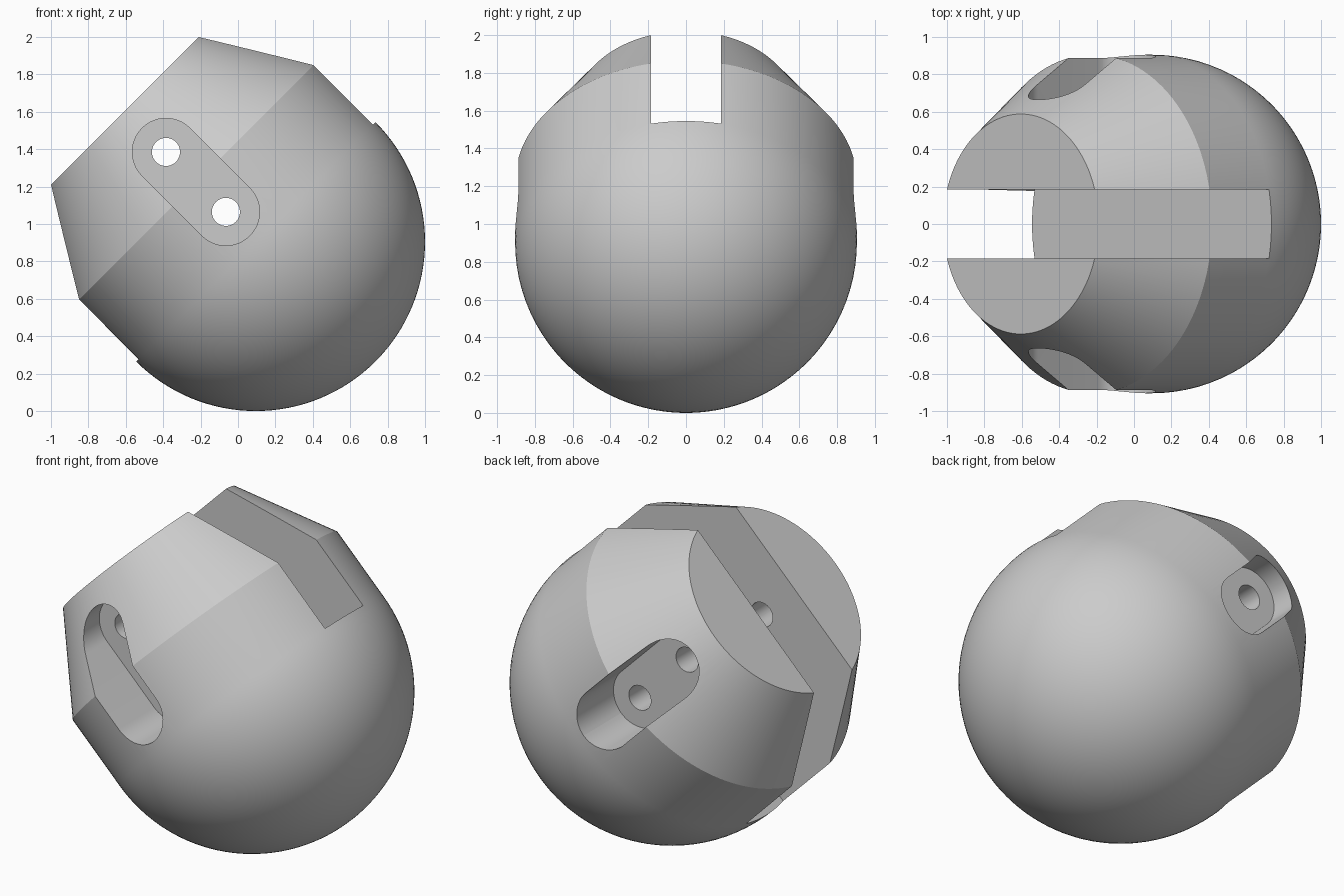
import bpy, bmesh, math
from mathutils import Matrix, Vector

if "Cube" in bpy.data.objects:
    bpy.data.objects.remove(bpy.data.objects["Cube"])

RADIUS = 0.905
SLOT_HALF = 0.185
POCKET_FLOOR = 0.54
BOLT_HEIGHTS = (0.226, 0.679)
# Tilted axis of the knob: local z points up and towards -x
PLACE = Matrix.Translation((0.095, 0, RADIUS)) @ Matrix.Rotation(-math.pi / 4, 4, 'Y')


def make_object(name, bm):
    bmesh.ops.recalc_face_normals(bm, faces=bm.faces)
    mesh = bpy.data.meshes.new(name)
    bm.to_mesh(mesh)
    bm.free()
    mesh.transform(PLACE)
    obj = bpy.data.objects.new(name, mesh)
    bpy.context.collection.objects.link(obj)
    return obj


def lathe(name, profile, steps=128):
    bm = bmesh.new()
    verts = [bm.verts.new((r, 0, z)) for r, z in profile]
    edges = [bm.edges.new(pair) for pair in zip(verts, verts[1:])]
    bmesh.ops.spin(bm, geom=verts + edges, axis=(0, 0, 1), cent=(0, 0, 0),
                   angle=math.tau, steps=steps)
    bmesh.ops.remove_doubles(bm, verts=bm.verts, dist=1e-5)
    return make_object(name, bm)


def prism(name, outline, y0, y1):
    """Extrude an outline of (x, z) points along y."""
    bm = bmesh.new()
    face = bm.faces.new([bm.verts.new((x, y0, z)) for x, z in outline])
    extruded = bmesh.ops.extrude_face_region(bm, geom=[face])["geom"]
    moved = [v for v in extruded if isinstance(v, bmesh.types.BMVert)]
    bmesh.ops.translate(bm, verts=moved, vec=Vector((0, y1 - y0, 0)))
    return make_object(name, bm)


def obround(radius, low, high, steps=32):
    """Outline of two half circles, centred at heights low and high."""
    ends = ((high, 0), (low, math.pi))
    return [(radius * math.cos(start + math.pi * i / steps),
             centre + radius * math.sin(start + math.pi * i / steps))
            for centre, start in ends for i in range(steps + 1)]


def circle(radius, centre, steps=48):
    return [(radius * math.cos(math.tau * i / steps),
             centre + radius * math.sin(math.tau * i / steps)) for i in range(steps)]


# Ball with a short cylinder and a tapered, flat-topped neck
quarter = [(RADIUS * math.sin(a), -RADIUS * math.cos(a))
           for a in (math.pi / 2 * i / 32 for i in range(33))]
quarter[0] = (0, -RADIUS)
knob = lathe("ball_knob", quarter + [(RADIUS, 0.45), (0.588, 0.99), (0, 0.99)])

# Central slot, side pockets and bolt holes
cutters = [prism("slot_cutter", [(-2, 0), (2, 0), (2, 2), (-2, 2)], -SLOT_HALF, SLOT_HALF)]
for side, sign in (("front", -1), ("back", 1)):
    cutters.append(prism(side + "_pocket_cutter", obround(0.18, *BOLT_HEIGHTS),
                         sign * POCKET_FLOOR, sign * 1.2))
for i, height in enumerate(BOLT_HEIGHTS):
    cutters.append(prism(f"bolt_hole_cutter_{i + 1}", circle(0.075, height), -1.3, 1.3))

for cutter in cutters:
    cut = knob.modifiers.new(cutter.name, 'BOOLEAN')
    cut.operation = 'DIFFERENCE'
    cut.solver = 'EXACT'
    cut.object = cutter

# Bake the cuts, then drop the cutters
bpy.context.view_layer.update()
baked = bpy.data.meshes.new_from_object(
    knob.evaluated_get(bpy.context.evaluated_depsgraph_get()))
knob.modifiers.clear()
knob.data = baked
for cutter in cutters:
    bpy.data.objects.remove(cutter)

# Single grey finish
grey = bpy.data.materials.new("plain_grey")
grey.use_nodes = True
colour = (0.6, 0.6, 0.6, 1)
grey.diffuse_color = colour
grey.node_tree.nodes["Principled BSDF"].inputs["Base Color"].default_value = colour
knob.data.materials.clear()
knob.data.materials.append(grey)

bpy.ops.object.select_all(action='DESELECT')
knob.select_set(True)
bpy.context.view_layer.objects.active = knob
bpy.ops.object.shade_smooth_by_angle(angle=math.radians(20))
